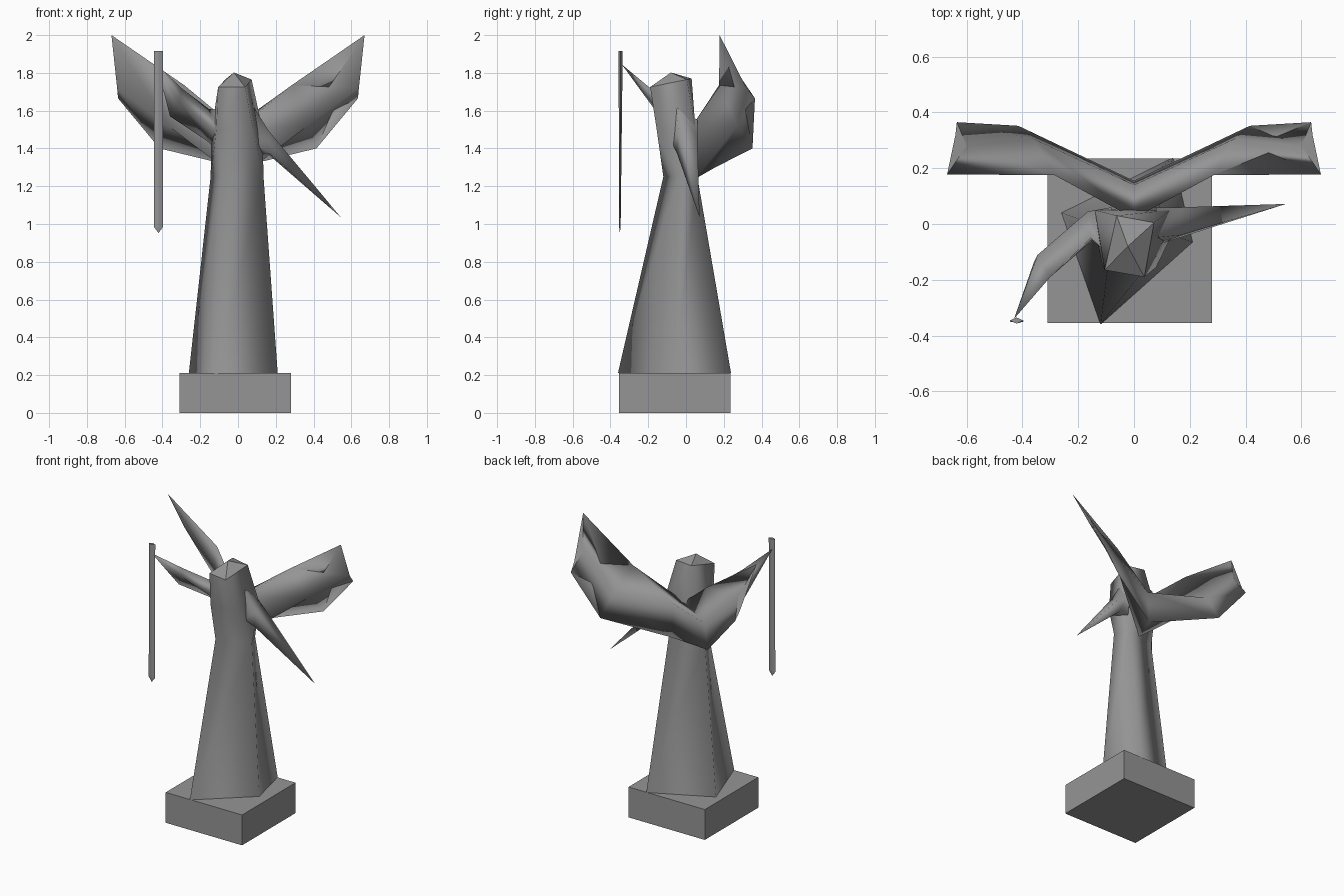
import bpy
import bmesh

if "Cube" in bpy.data.objects:
    bpy.data.objects.remove(bpy.data.objects["Cube"])

stone = bpy.data.materials.new("grey_stone")
stone.use_nodes = True
GREY = (0.3, 0.3, 0.3, 1)
stone.diffuse_color = GREY
stone.node_tree.nodes["Principled BSDF"].inputs["Base Color"].default_value = GREY


def loft(name, rings, smooth=True):
    """Skin matching rings; a ring of one point closes to a tip."""
    bm = bmesh.new()
    loops = [[bm.verts.new(p) for p in ring] for ring in rings]
    for low, high in zip(loops, loops[1:]):
        n = max(len(low), len(high))
        for i in range(n):
            j = (i + 1) % n
            if len(high) == 1:
                face = bm.faces.new((low[i], low[j], high[0]))
            elif len(low) == 1:
                face = bm.faces.new((low[0], high[j], high[i]))
            else:
                face = bm.faces.new((low[i], low[j], high[j], high[i]))
            face.smooth = smooth
    for loop in (loops[0], loops[-1]):
        if len(loop) > 2:
            bm.faces.new(loop)
    bmesh.ops.recalc_face_normals(bm, faces=bm.faces)
    mesh = bpy.data.meshes.new(name)
    bm.to_mesh(mesh)
    bm.free()
    mesh.materials.append(stone)
    obj = bpy.data.objects.new(name, mesh)
    bpy.context.collection.objects.link(obj)
    return obj


def rect(x0, x1, y0, y1, z):
    return [(x0, y0, z), (x1, y0, z), (x1, y1, z), (x0, y1, z)]


def diamond(x, y, rx, ry, z):
    return [(x - rx, y, z), (x, y - ry, z), (x + rx, y, z), (x, y + ry, z)]


def at(z, *points):
    return [(x, y, z) for x, y in points]


# Square plinth
loft("plinth", [rect(-.31, .28, -.355, .235, z) for z in (0, .212)], smooth=False)

# Four-sided robe, pinched at the waist
neck = [(-.105, -.165, 1.725), (.037, -.19, 1.725), (.072, .005, 1.765), (-.062, .03, 1.77)]
loft("robe", [
    at(.212, (-.12, -.36), (.21, -.065), (.14, .238), (-.26, .04)),
    at(1.25, (-.09, -.12), (.135, -.04), (.09, .06), (-.145, 0)),
    at(1.5, (-.115, -.14), (.08, -.155), (.13, .05), (-.14, .05)),
    neck,
])

# Faceted crown of the head
loft("head_cap", [neck, [(-.022, -.08, 1.802)]], smooth=False)

# Both wings as one span: front top, back middle, bottom, front middle
tip = [(.67, .178, 2), (.6, .28, 1.79), (.635, .365, 1.665), (.64, .32, 1.72)]
middle = [(.285, .175, 1.735), (.36, .305, 1.55), (.415, .352, 1.4), (.37, .27, 1.52)]
centre = [(0, .02, 1.5), (0, .14, 1.53), (0, .155, 1.3), (0, .05, 1.24)]


def mirror(ring):
    return [(-x, y, z) for x, y, z in ring]


loft("wings", [tip, middle, centre, mirror(middle), mirror(tip)])

# Lowered arm tapering to a point
loft("left_arm", [
    [(.07, -.05, 1.64), (.08, .06, 1.55), (.1, .06, 1.36), (.1, -.07, 1.42)],
    [(.165, -.04, 1.49), (.17, .06, 1.46), (.17, .06, 1.36), (.16, -.05, 1.38)],
    [(.545, .072, 1.035)],
])

# Raised arm reaching to the staff
loft("right_arm", [
    [(-.08, -.12, 1.6), (-.08, .06, 1.5), (-.1, .05, 1.38), (-.1, -.1, 1.45)],
    [(-.155, -.05, 1.61), (-.165, .045, 1.5), (-.165, .03, 1.44), (-.15, -.06, 1.5)],
    [(-.3, -.19, 1.72), (-.345, -.11, 1.62), (-.36, -.14, 1.57), (-.31, -.18, 1.65)],
    [(-.43, -.34, 1.845)],
])

# Slim staff with a pointed foot
loft("staff", [
    diamond(-.421, -.346, .024, .011, 1.915),
    diamond(-.421, -.35, .024, .004, .985),
    [(-.421, -.35, .952)],
], smooth=False)
